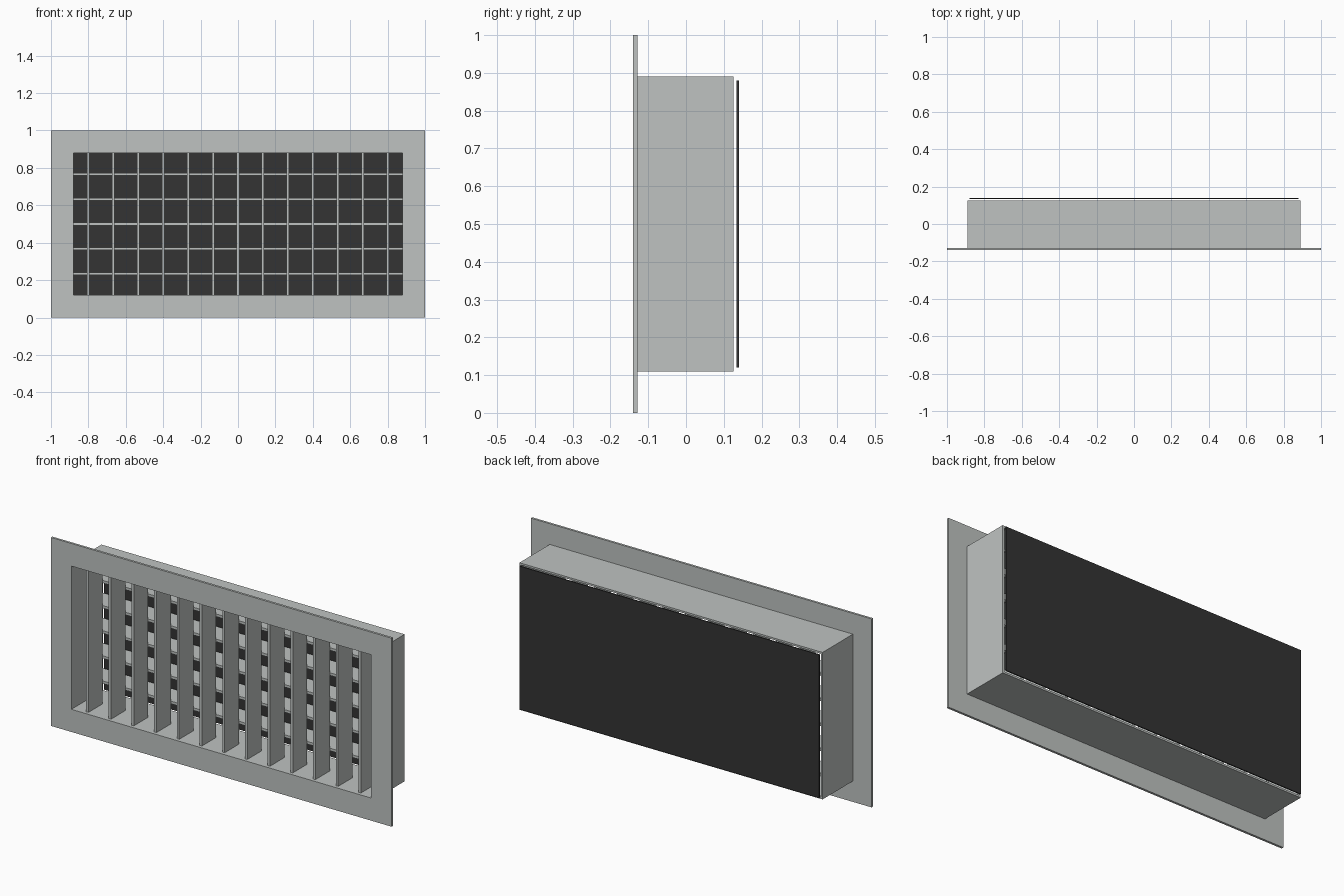
import bpy
import bmesh

if "Cube" in bpy.data.objects:
    bpy.data.objects.remove(bpy.data.objects["Cube"])


def material(name, rgb):
    m = bpy.data.materials.new(name)
    m.diffuse_color = (*rgb, 1)
    m.use_nodes = True
    m.node_tree.nodes["Principled BSDF"].inputs["Base Color"].default_value = m.diffuse_color
    return m


METAL = material("light grey metal", (0.52, 0.545, 0.535))
DARK = material("dark grey", (0.034, 0.034, 0.034))
CZ = 0.5                        # height of the vent centre
OPEN_X, OPEN_Z = 0.88, 0.38     # half size of the opening


def finish(name, bm, mat):
    bmesh.ops.recalc_face_normals(bm, faces=bm.faces)
    mesh = bpy.data.meshes.new(name)
    bm.to_mesh(mesh)
    bm.free()
    mesh.materials.append(mat)
    ob = bpy.data.objects.new(name, mesh)
    bpy.context.collection.objects.link(ob)


def box(name, x0, x1, y0, y1, z0, z1, mat):
    bm = bmesh.new()
    bmesh.ops.create_cube(bm, size=1)
    for v in bm.verts:
        v.co = (x1 if v.co.x > 0 else x0,
                y1 if v.co.y > 0 else y0,
                z1 if v.co.z > 0 else z0)
    finish(name, bm, mat)


def frame(name, hx, hz, y0, y1, mat):
    """Rectangular ring around the opening, solid from y0 to y1."""
    bm = bmesh.new()
    corners = ((-1, -1), (1, -1), (1, 1), (-1, 1))
    loops = [[bm.verts.new((sx * a, y, CZ + sz * b)) for sx, sz in corners]
             for a, b, y in ((hx, hz, y0), (hx, hz, y1),
                             (OPEN_X, OPEN_Z, y1), (OPEN_X, OPEN_Z, y0))]
    for i in range(4):
        p, q = loops[i], loops[(i + 1) % 4]
        for j in range(4):
            k = (j + 1) % 4
            bm.faces.new((p[j], p[k], q[k], q[j]))
    finish(name, bm, mat)


# Front flange and the duct sleeve behind it
frame("front_flange", 1.0, 0.5, -0.14, -0.128, METAL)
frame("duct_sleeve", 0.89, 0.39, -0.128, 0.126, METAL)

# Vertical blades in front, horizontal blades behind
STEP, HALF = 0.1333, 0.007
for i in range(-6, 7):
    x = i * STEP
    box(f"vertical_blade_{i + 7}", x - HALF, x + HALF, -0.122, -0.002,
        CZ - OPEN_Z, CZ + OPEN_Z, METAL)
for i in range(-2, 3):
    z = CZ + i * STEP
    box(f"horizontal_blade_{i + 3}", -OPEN_X, OPEN_X, 0.0, 0.12,
        z - HALF, z + HALF, METAL)

# Dark damper panel, just clear of the sleeve
box("back_panel", -OPEN_X, OPEN_X, 0.134, 0.14, CZ - OPEN_Z, CZ + OPEN_Z, DARK)
